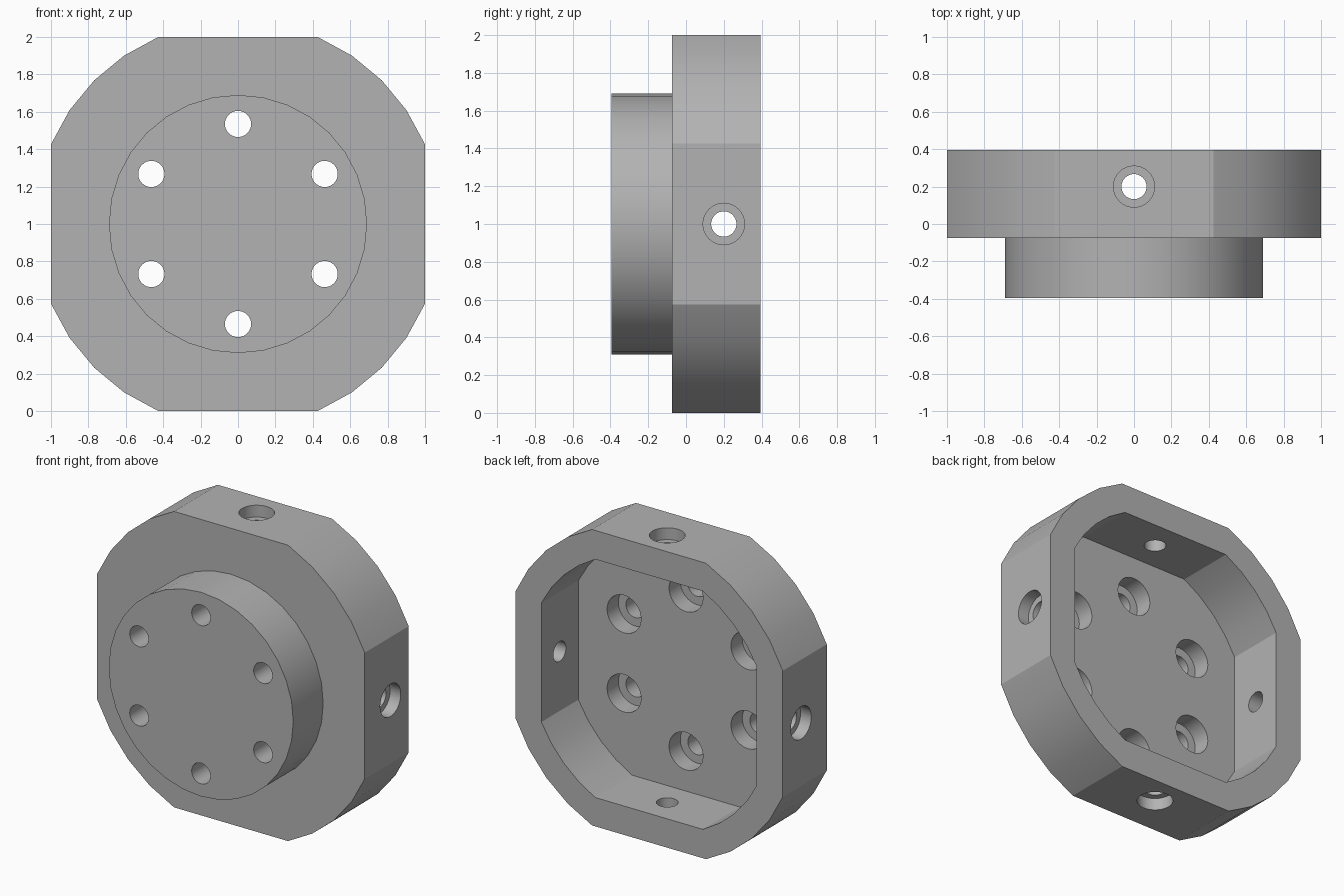
import bpy
import bmesh
from math import sin, cos, pi, radians, acos
from mathutils import Matrix, Vector

cube = bpy.data.objects.get("Cube")
if cube:
    bpy.data.objects.remove(cube, do_unlink=True)

# Sizes: plate, cavity, hub
HALF, RADIUS = 1.0, 1.087
IN_HALF, IN_RADIUS = 0.805, 0.9
FRONT, STEP, FLOOR, BACK = -0.395, -0.075, 0.0, 0.395
HUB_RADIUS = 0.69
CENTRE = Vector((0, 0, 1))

grey = bpy.data.materials.new("light grey metal")
GREY = (0.45, 0.45, 0.45, 1)
grey.use_nodes = True
grey.diffuse_color = GREY
grey.node_tree.nodes["Principled BSDF"].inputs["Base Color"].default_value = GREY


def make_object(name, bm):
    bmesh.ops.recalc_face_normals(bm, faces=bm.faces)
    mesh = bpy.data.meshes.new(name)
    bm.to_mesh(mesh)
    bm.free()
    mesh.materials.append(grey)
    obj = bpy.data.objects.new(name, mesh)
    bpy.context.collection.objects.link(obj)
    return obj


def flatted_disc(name, half, radius, y0, y1):
    """Disc along y with four flats at +-half and arcs between them."""
    start = acos(half / radius)
    span = pi / 2 - 2 * start
    angles = [q * pi / 2 + start + span * i / 4 for q in range(4) for i in range(5)]
    bm = bmesh.new()
    face = bm.faces.new([bm.verts.new((radius * cos(a), y0, 1 + radius * sin(a))) for a in angles])
    new = bmesh.ops.extrude_face_region(bm, geom=[face])["geom"]
    bmesh.ops.translate(bm, vec=(0, y1 - y0, 0), verts=[v for v in new if isinstance(v, bmesh.types.BMVert)])
    return make_object(name, bm)


def cylinder(name, radius, start, end, sides=32):
    """Cylinder between two points."""
    axis = end - start
    turn = axis.to_track_quat("Z", "Y").to_matrix().to_4x4()
    bm = bmesh.new()
    bmesh.ops.create_cone(bm, cap_ends=True, segments=sides, radius1=radius, radius2=radius,
                          depth=axis.length, matrix=Matrix.Translation((start + end) / 2) @ turn)
    return make_object(name, bm)


def combine(target, tool, operation):
    mod = target.modifiers.new(operation.lower(), "BOOLEAN")
    mod.operation, mod.solver, mod.object = operation, "EXACT", tool
    bpy.context.view_layer.objects.active = target
    bpy.ops.object.modifier_apply(modifier=mod.name)
    bpy.data.objects.remove(tool, do_unlink=True)


# Flanged housing: plate, hollow back, round hub
housing = flatted_disc("flanged_housing", HALF, RADIUS, STEP, BACK)
combine(housing, flatted_disc("cavity_cutter", IN_HALF, IN_RADIUS, FLOOR, BACK + 0.1), "DIFFERENCE")
hub = cylinder("hub", HUB_RADIUS, Vector((0, FRONT, 1)), Vector((0, STEP / 2, 1)))
combine(housing, hub, "UNION")


def counterbored_hole(mouth, inward, bore, head, depth, length):
    """Through hole with a wider recess at its mouth."""
    outside = mouth - inward * 0.05
    combine(housing, cylinder("recess_cutter", head, outside, mouth + inward * depth), "DIFFERENCE")
    combine(housing, cylinder("bore_cutter", bore, outside, mouth + inward * length), "DIFFERENCE")


# Six bolt holes, recessed from inside the cavity
for i in range(6):
    a = radians(90 + 60 * i)
    mouth = CENTRE + Vector((0.535 * cos(a), FLOOR, 0.535 * sin(a)))
    counterbored_hole(mouth, Vector((0, -1, 0)), 0.07, 0.127, 0.12, 0.5)

# One recessed hole through each flat
for out in (Vector((1, 0, 0)), Vector((-1, 0, 0)), Vector((0, 0, 1)), Vector((0, 0, -1))):
    counterbored_hole(CENTRE + out * HALF + Vector((0, 0.2, 0)), -out, 0.067, 0.11, 0.08, 0.3)

bpy.ops.object.select_all(action="DESELECT")
housing.select_set(True)
bpy.context.view_layer.objects.active = housing
bpy.ops.object.shade_smooth_by_angle(angle=radians(16))
